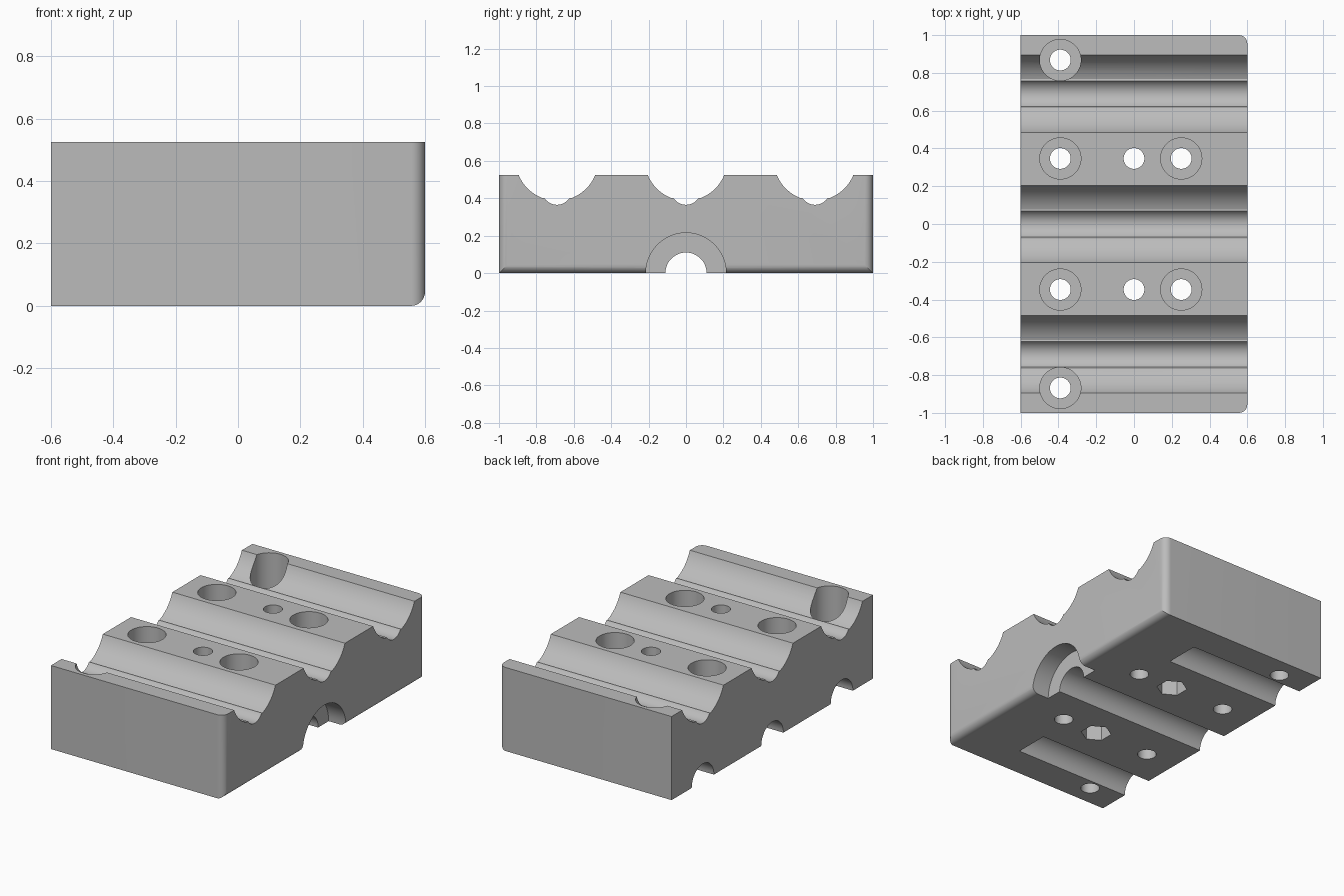
import bpy, bmesh
from math import sin, cos, asin, pi
from mathutils import Matrix

if "Cube" in bpy.data.objects:
    bpy.data.objects.remove(bpy.data.objects["Cube"], do_unlink=True)

HX, HEIGHT, GROOVE_PITCH = 0.6, 0.525, 0.69

grey = bpy.data.materials.new("plain grey")
grey.diffuse_color = (0.5, 0.5, 0.5, 1)
grey.use_nodes = True
grey.node_tree.nodes["Principled BSDF"].inputs["Base Color"].default_value = (0.5, 0.5, 0.5, 1)


def make_object(name, bm):
    bmesh.ops.recalc_face_normals(bm, faces=bm.faces)
    mesh = bpy.data.meshes.new(name)
    bm.to_mesh(mesh)
    bm.free()
    mesh.materials.append(grey)
    obj = bpy.data.objects.new(name, mesh)
    bpy.context.collection.objects.link(obj)
    return obj


def arc(y, z, r, half, steps):
    """Points along the lower part of a circle, from -y to +y."""
    a = asin(half / r)
    return [(y + r * sin(t), z - r * cos(t))
            for t in (-a + 2 * a * i / steps for i in range(steps + 1))]


def groove(y):
    """Wide rod seat with a narrower relief along its bottom."""
    wide = arc(y, 0.608, 0.221, 0.205, 40)
    relief = arc(y, 0.445, 0.08, 0.068, 12)
    left = [p for p in wide if p[0] < y - 0.075]
    right = [p for p in wide if p[0] > y + 0.075]
    return left + relief + right


# Block: side profile extruded along x
profile = [(-1, 0), (-1, HEIGHT)]
for k in (-1, 0, 1):
    profile += groove(k * GROOVE_PITCH)
profile += [(1, HEIGHT), (1, 0)]
bm = bmesh.new()
face = bm.faces.new([bm.verts.new((-HX, y, z)) for y, z in profile])
new = bmesh.ops.extrude_face_region(bm, geom=[face])["geom"]
bmesh.ops.translate(bm, vec=(2 * HX, 0, 0),
                    verts=[v for v in new if isinstance(v, bmesh.types.BMVert)])

# Round the two upright corners on the +x end
corners = [e for e in bm.edges if all(v.co.x > 0.59 and abs(v.co.y) > 0.99 for v in e.verts)]
bmesh.ops.bevel(bm, geom=corners, offset=0.045, segments=8, profile=0.5, affect='EDGES')
block = make_object("clamp_block", bm)
bpy.context.view_layer.objects.active = block


def cut(radius, start, end, sides=48, along_x=False, at=(0, 0)):
    """Subtract a cylinder or prism running along z, or along x."""
    bm = bmesh.new()
    move = Matrix.Translation((at[0], at[1], (start + end) / 2))
    if along_x:
        move = Matrix.Translation(((start + end) / 2, at[0], at[1])) @ Matrix.Rotation(pi / 2, 4, 'Y')
    elif sides == 6:
        move = move @ Matrix.Rotation(pi / 6, 4, 'Z')
    # Primitive starts with a corner on an axis, turned so hexagons point along y
    bmesh.ops.create_cone(bm, cap_ends=True, segments=sides, radius1=radius,
                          radius2=radius, depth=end - start)
    if sides == 6 and max(abs(v.co.y) for v in bm.verts) > 0.95 * radius:
        move = move @ Matrix.Rotation(pi / 6, 4, 'Z')
    bmesh.ops.transform(bm, matrix=move, verts=bm.verts)
    cutter = make_object("cutter", bm)
    cutter.hide_render = True
    mod = block.modifiers.new("cut", 'BOOLEAN')
    mod.operation, mod.solver, mod.object = 'DIFFERENCE', 'EXACT', cutter
    bpy.ops.object.modifier_apply(modifier=mod.name)
    bpy.data.objects.remove(cutter, do_unlink=True)


# Underside channels: centre one runs through, outer ones stop short
cut(0.11, -0.8, 0.8, along_x=True)
cut(0.215, 0.48, 0.8, along_x=True)
for side in (-1, 1):
    cut(0.11, -0.8, 0.21, along_x=True, at=(side * GROOVE_PITCH, 0))

# Screw holes with counterbores, and nut pockets below the middle holes
for side in (-1, 1):
    for x, y in ((-0.39, 0.868), (-0.39, 0.347), (0.25, 0.347)):
        cut(0.055, -0.1, 0.7, at=(x, side * y))
        cut(0.109, 0.2, 0.7, at=(x, side * y))
    cut(0.055, -0.1, 0.7, at=(0, side * 0.347))
    cut(0.09, -0.1, 0.12, sides=6, at=(0, side * 0.347))

bpy.ops.object.select_all(action='DESELECT')
block.select_set(True)
bpy.context.view_layer.objects.active = block
bpy.ops.object.shade_smooth_by_angle(angle=0.4)
